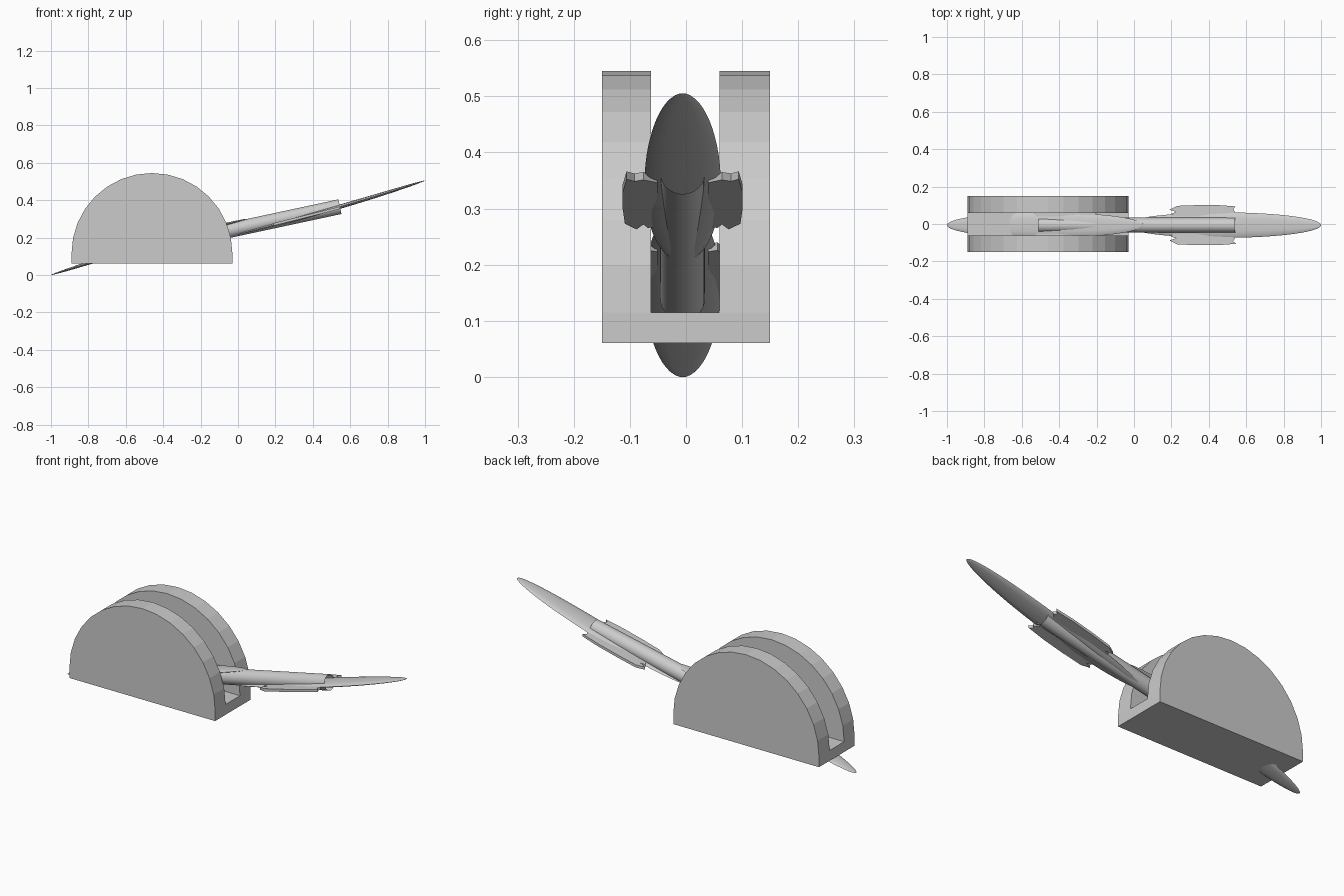
import bpy, bmesh
from math import pi, sin, cos, atan2, hypot
from mathutils import Matrix, Vector

if "Cube" in bpy.data.objects:
    bpy.data.objects.remove(bpy.data.objects["Cube"])

CENTRE = Vector((0, -0.006, 0.2525))       # the tilted piece is symmetric about this point
HALF_TURN = Matrix.Translation(CENTRE) @ Matrix.Rotation(pi, 4, 'Y') @ Matrix.Translation(-CENTRE)


def finish(name, bm, smooth=None):
    bmesh.ops.recalc_face_normals(bm, faces=bm.faces)
    me = bpy.data.meshes.new(name)
    bm.to_mesh(me)
    bm.free()
    ob = bpy.data.objects.new(name, me)
    bpy.context.collection.objects.link(ob)
    bpy.ops.object.select_all(action='DESELECT')
    ob.select_set(True)
    bpy.context.view_layer.objects.active = ob
    if smooth:
        bpy.ops.object.shade_smooth_by_angle(angle=smooth)
    return ob


def prism(bm, pts, offset):
    face = bm.faces.new([bm.verts.new(p) for p in pts])
    new = bmesh.ops.extrude_face_region(bm, geom=[face])['geom']
    bmesh.ops.translate(bm, vec=offset, verts=[v for v in new if isinstance(v, bmesh.types.BMVert)])


# Holder: half disc with a 16-segment rim, and a slot cut along it
bm = bmesh.new()
R, HX, HZ = 0.43, -0.46, 0.115
arc = [(HX + R * cos(pi * i / 16), -0.15, HZ + R * sin(pi * i / 16)) for i in range(17)]
prism(bm, [(HX + R, -0.15, 0.06)] + arc + [(HX - R, -0.15, 0.06)], (0, 0.3, 0))
holder = finish("slotted_holder", bm)

bpy.ops.mesh.primitive_cube_add(size=1, location=(HX, -0.001, HZ + 0.3))
cutter = bpy.context.object
cutter.name = "slot_cutter"
cutter.scale = (1.2, 0.122, 0.6)
cutter.hide_render = True
bpy.context.view_layer.objects.active = holder
mod = holder.modifiers.new("slot", 'BOOLEAN')
mod.operation = 'DIFFERENCE'
mod.solver = 'EXACT'
mod.object = cutter
bpy.ops.object.modifier_apply(modifier=mod.name)
bpy.data.objects.remove(cutter)

# Handle: open-ended tube through the middle
start, end = Vector((-0.505, CENTRE.y, 0.14)), Vector((0.545, CENTRE.y, 0.365))
axis = end - start
bm = bmesh.new()
bmesh.ops.create_cone(bm, cap_ends=False, segments=32, radius1=0.04, radius2=0.04, depth=axis.length,
                      matrix=Matrix.Translation((start + end) / 2) @ axis.to_track_quat('Z', 'Y').to_matrix().to_4x4())
finish("tube_handle", bm, 0.6)


def blade_z(x):
    t = (x + 0.05) / 1.05
    return 0.205 + 0.3 * t - 0.04 * t * (1 - t)


def blade(name, matrix):
    # slim leaf with a lens cross-section, slightly bowed along its length
    bm = bmesh.new()
    n, k, rings = 28, 12, []
    for i in range(1, n):
        a = pi * i / n
        x, w = 0.475 - 0.525 * cos(a), sin(a)
        rings.append([bm.verts.new((x, CENTRE.y + 0.068 * w * cos(2 * pi * j / k),
                                    blade_z(x) + 0.012 * w * sin(2 * pi * j / k))) for j in range(k)])
    for a, b in zip(rings, rings[1:]):
        for j in range(k):
            bm.faces.new((a[j], a[(j + 1) % k], b[(j + 1) % k], b[j]))
    for ring, x in ((rings[0], -0.05), (rings[-1], 1.0)):
        tip = bm.verts.new((x, CENTRE.y, blade_z(x)))
        for j in range(k):
            bm.faces.new((ring[j], ring[(j + 1) % k], tip))
    bm.transform(matrix)
    finish(name, bm, 0.6)


# Side fin outline: distance along x and out from the centre line
FIN = [(0.21, 0.045), (0.20, 0.062), (0.225, 0.07), (0.19, 0.082), (0.23, 0.103), (0.34, 0.107),
       (0.45, 0.107), (0.545, 0.1), (0.53, 0.086), (0.54, 0.07), (0.52, 0.045)]


def fin(name, side, matrix):
    bm = bmesh.new()
    prism(bm, [(x, CENTRE.y + side * y, 0.215 + 0.252 * x) for x, y in FIN], (0, 0, 0.014))
    bm.transform(matrix)
    finish(name, bm)


# Two blades and their fins, the lower set a half turn of the upper
for label, m in (("upper", Matrix.Identity(4)), ("lower", HALF_TURN)):
    blade(label + "_blade", m)
    for side_name, side in (("front", -1), ("back", 1)):
        fin(f"{label}_{side_name}_fin", side, m)
